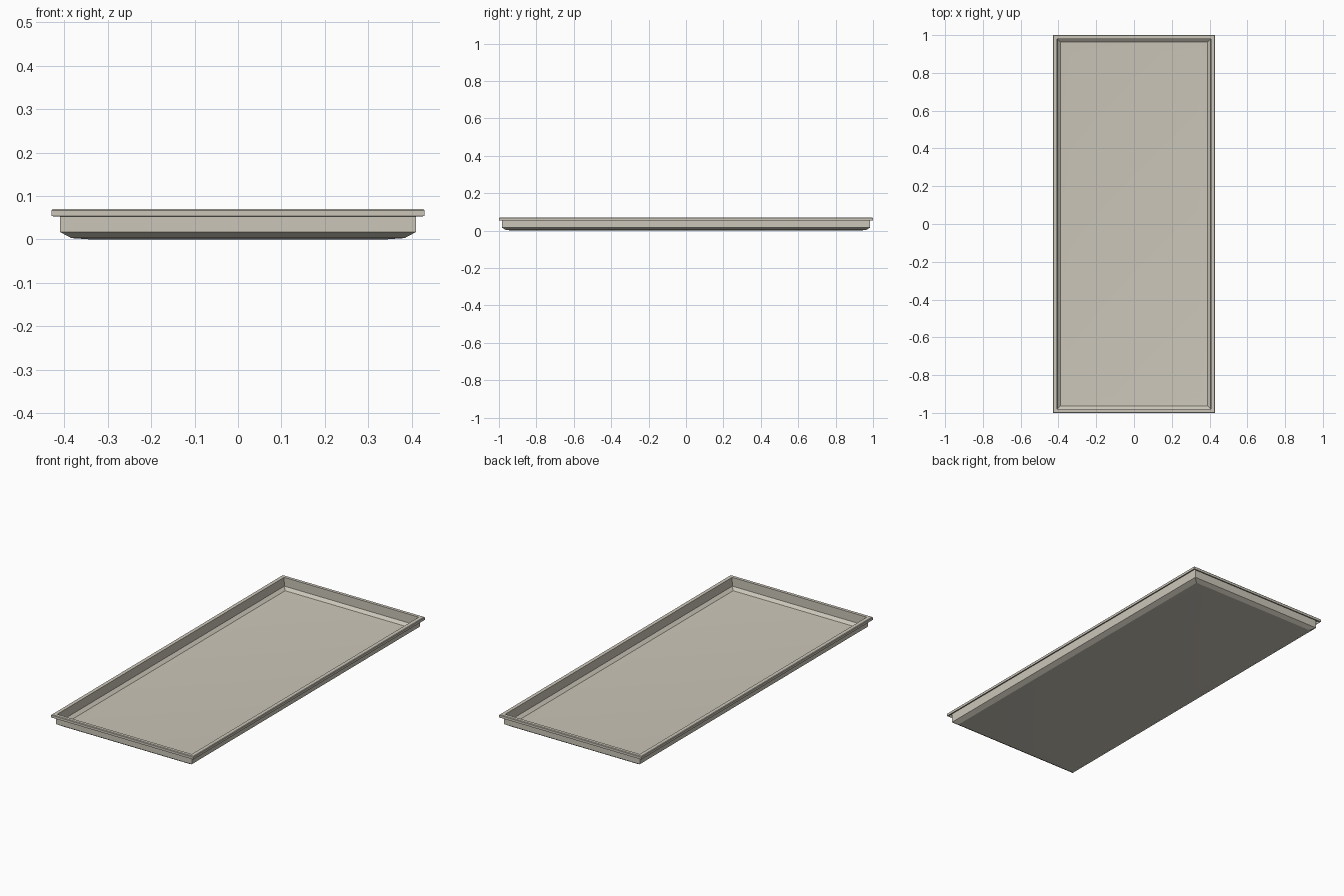
import bpy, bmesh

if "Cube" in bpy.data.objects:
    bpy.data.objects.remove(bpy.data.objects["Cube"])

# One flat colour for the whole tray
mat = bpy.data.materials.new("warm light grey")
mat.diffuse_color = (0.60, 0.565, 0.485, 1)
mat.use_nodes = True
mat.node_tree.nodes["Principled BSDF"].inputs["Base Color"].default_value = mat.diffuse_color

# Cross-section as (half width, half length, height), from underside to inner floor
rings = [
    (0.340, 0.910, 0.000),   # underside
    (0.384, 0.963, 0.003),
    (0.410, 0.985, 0.017),   # chamfer, then outer wall
    (0.410, 0.985, 0.066),   # hollow under the rim
    (0.425, 0.995, 0.066),
    (0.425, 0.995, 0.053),   # turned-down lip
    (0.430, 1.000, 0.054),
    (0.430, 1.000, 0.067),
    (0.427, 0.997, 0.070),   # rim top
    (0.407, 0.980, 0.070),
    (0.406, 0.980, 0.022),   # inner wall
    (0.389, 0.963, 0.008),   # inner chamfer
    (0.340, 0.910, 0.004),   # floor
]

bm = bmesh.new()
loops = [[bm.verts.new((sx * x, sy * y, z))
          for sx, sy in ((-1, -1), (1, -1), (1, 1), (-1, 1))]
         for x, y, z in rings]
for a, b in zip(loops, loops[1:]):
    for i in range(4):
        j = (i + 1) % 4
        bm.faces.new((a[i], a[j], b[j], b[i]))
bm.faces.new(loops[0][::-1])
bm.faces.new(loops[-1])
bmesh.ops.recalc_face_normals(bm, faces=bm.faces)

mesh = bpy.data.meshes.new("tray")
bm.to_mesh(mesh)
bm.free()
mesh.materials.append(mat)
tray = bpy.data.objects.new("tray", mesh)
bpy.context.collection.objects.link(tray)

# Smooth only the shallow floor bend
bpy.context.view_layer.objects.active = tray
tray.select_set(True)
bpy.ops.object.shade_smooth_by_angle(angle=0.35)
